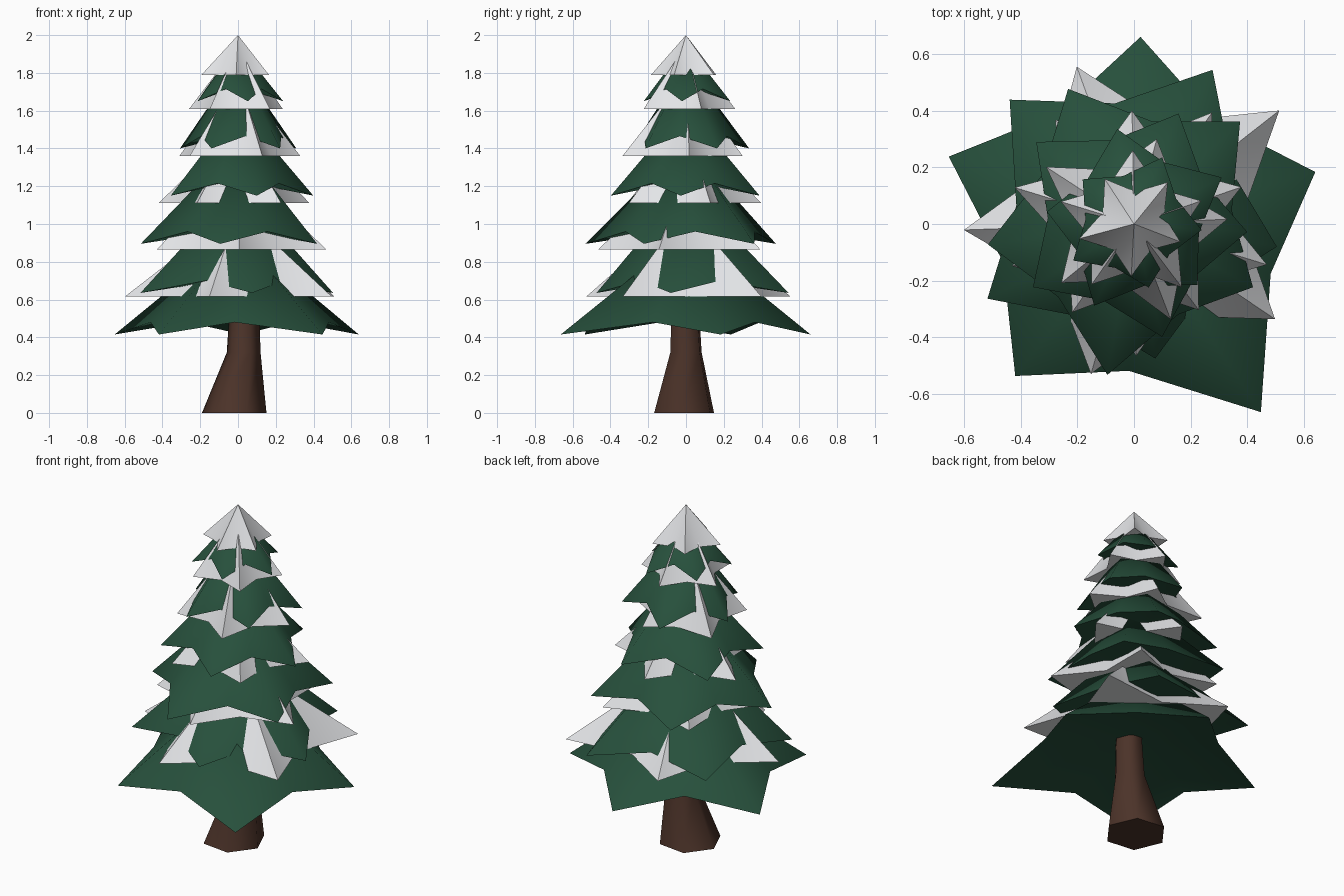
import bpy
import bmesh
from math import sin, cos, pi, radians
from mathutils import Vector

if "Cube" in bpy.data.objects:
    bpy.data.objects.remove(bpy.data.objects["Cube"], do_unlink=True)


def make_material(name, rgb):
    mat = bpy.data.materials.new(name)
    mat.use_nodes = True
    mat.diffuse_color = (*rgb, 1)
    shader = mat.node_tree.nodes["Principled BSDF"]
    shader.inputs["Base Color"].default_value = (*rgb, 1)
    shader.inputs["Roughness"].default_value = 0.9
    return mat


GREEN = make_material("needle_green", (0.02, 0.08, 0.045))
SNOW = make_material("snow_white", (0.78, 0.79, 0.81))
BARK = make_material("bark_brown", (0.072, 0.033, 0.022))


def finish(name, bm, mat, angle):
    bmesh.ops.recalc_face_normals(bm, faces=bm.faces)
    mesh = bpy.data.meshes.new(name)
    bm.to_mesh(mesh)
    bm.free()
    mesh.materials.append(mat)
    obj = bpy.data.objects.new(name, mesh)
    bpy.context.collection.objects.link(obj)
    bpy.ops.object.select_all(action="DESELECT")
    obj.select_set(True)
    bpy.context.view_layer.objects.active = obj
    bpy.ops.object.shade_smooth_by_angle(angle=radians(angle))


def star_cone(name, mat, base, apex, start, radii, notch, lift, hollow):
    """Five-pointed cone: tips at the base height, notches lifted between them."""
    bm = bmesh.new()
    rim = []
    for i, r in enumerate(radii):
        a = radians(start) + i * 2 * pi / 5
        mid = notch * (r + radii[(i + 1) % 5]) / 2
        b = a + pi / 5
        rim.append(bm.verts.new((r * cos(a), r * sin(a), base)))
        rim.append(bm.verts.new((mid * cos(b), mid * sin(b), base + lift)))
    top = bm.verts.new((0, 0, apex))
    under = bm.verts.new((0, 0, base + hollow))
    for i, v in enumerate(rim):
        w = rim[(i + 1) % len(rim)]
        bm.faces.new((v, w, top))
        bm.faces.new((w, v, under))
    finish(name, bm, mat, 78)


# Trunk: six-sided, flared at the foot and leaning slightly
bm = bmesh.new()
rings = []
for cx, cy, z, r in ((-0.02, -0.01, 0, 0.172), (0.03, 0, 0.32, 0.09),
                     (0.035, -0.005, 0.62, 0.076)):
    rings.append([bm.verts.new(Vector((cx, cy, z)) + Vector((
        r * cos(radians(53 + 60 * i)), r * sin(radians(53 + 60 * i)), 0)))
        for i in range(6)])
for low, high in zip(rings, rings[1:]):
    for i in range(6):
        j = (i + 1) % 6
        bm.faces.new((low[i], low[j], high[j], high[i]))
bm.faces.new(rings[0])
bm.faces.new(rings[-1])
finish("trunk", bm, BARK, 65)

# Drooping branch tiers: base height, apex height, first tip angle, tip radii
branches = (
    (0.415, 0.95, 16, (0.665, 0.66, 0.695, 0.68, 0.8)),
    (0.635, 1.2, 63, (0.61, 0.62, 0.58, 0.48, 0.51)),
    (0.895, 1.43, 44, (0.52, 0.53, 0.52, 0.54, 0.475)),
    (1.15, 1.62, 68, (0.42, 0.45, 0.42, 0.41, 0.4)),
    (1.4, 1.85, 28, (0.35, 0.34, 0.31, 0.32, 0.31)),
    (1.65, 1.95, 67, (0.255, 0.24, 0.25, 0.23, 0.24)),
)
for n, (base, apex, start, radii) in enumerate(branches, 1):
    star_cone(f"branch_tier_{n}", GREEN, base, apex, start, radii,
              0.7, 0.065, 0.16 if n == 1 else 0.08)

# Snow tiers: flat-bottomed, with sharper points
snow = (
    (0.615, 1.08, 38, (0.65, 0.59, 0.6, 0.55, 0.6)),
    (0.865, 1.31, 55, (0.48, 0.46, 0.455, 0.465, 0.49)),
    (1.11, 1.52, 19, (0.4, 0.4, 0.44, 0.38, 0.38)),
    (1.36, 1.79, 3, (0.33, 0.31, 0.37, 0.33, 0.36)),
    (1.61, 1.95, 19, (0.25, 0.26, 0.27, 0.26, 0.28)),
    (1.79, 2.0, 51, (0.19, 0.19, 0.2, 0.185, 0.175)),
)
for n, (base, apex, start, radii) in enumerate(snow, 1):
    star_cone(f"snow_tier_{n}", SNOW, base, apex, start, radii, 0.6, 0, 0)
